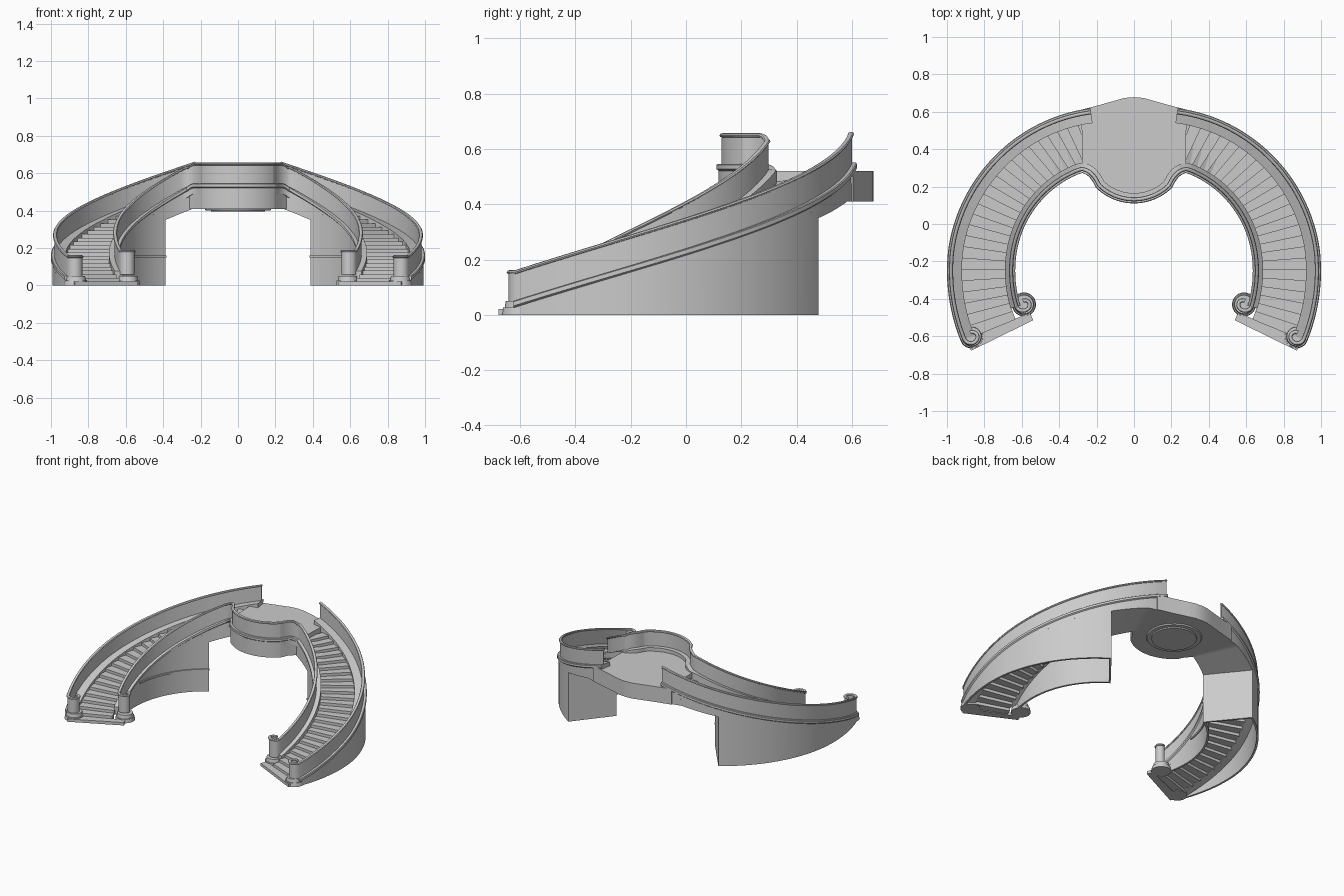
import bpy, bmesh
from math import sin, cos, radians, pi
from mathutils import Vector

if "Cube" in bpy.data.objects:
    bpy.data.objects.remove(bpy.data.objects["Cube"])

CY = -0.25            # plan centre of the horseshoe
A0, A_IN, A_WALL = -22, -17, 51


def taper(a):
    return max(0, (a - 5) / 65)


def r_out(a):
    return 1.0 - 0.09 * taper(a) ** 1.5


def r_in(a):
    return 0.635 - 0.055 * taper(a) ** 2


def z_out(a):
    return 0.05 + 0.495 * (a + 22) / 96


def z_in(a):
    return 0.05 + 0.495 * min(1, (a + 22) / 88)


def polar(a, r, z=0):
    return Vector((r * cos(radians(a)), CY + r * sin(radians(a)), z))


def span(a, b, n):
    return [a + (b - a) * i / n for i in range(n + 1)]


def finish(name, bm, mirror=True):
    bmesh.ops.recalc_face_normals(bm, faces=bm.faces)
    me = bpy.data.meshes.new(name)
    bm.to_mesh(me)
    bm.free()
    ob = bpy.data.objects.new(name, me)
    bpy.context.collection.objects.link(ob)
    if mirror:
        ob.modifiers.new("mirror", 'MIRROR')
    return ob


def lefts(path):
    out = []
    for i in range(len(path)):
        t = path[min(i + 1, len(path) - 1)] - path[max(i - 1, 0)]
        out.append(Vector((-t.y, t.x, 0)).normalized())
    return out


def offset(path, d):
    return [p + n * d for p, n in zip(path, lefts(path))]


def loft(name, sections):
    bm = bmesh.new()
    rings = [[bm.verts.new(p) for p in s] for s in sections]
    n = len(rings[0])
    for a, b in zip(rings, rings[1:]):
        for i in range(n):
            bm.faces.new((a[i], a[(i + 1) % n], b[(i + 1) % n], b[i]))
    bm.faces.new(rings[0])
    bm.faces.new(rings[-1])
    return finish(name, bm)


def sweep(name, path, profile, side=1):
    # profile = (offset sideways, offset in z); positive offset faces outwards
    return loft(name, [[Vector((*(p + n * o * side).xy, max(0, p.z + dz))) for o, dz in profile]
                       for p, n in zip(path, lefts(path))])


def scroll(path, r=0.042):
    # spiral end in front of the first point, curling towards the court
    t = (path[0] - path[1]).normalized()
    t.z = 0
    n = lefts(path)[0]
    c = path[0] + n * r
    pts = []
    for k in range(1, 17):
        u = radians(k * 17)
        rr = r * (1 - 0.45 * k / 16)
        pts.append(c - n * rr * cos(u) + t * rr * sin(u))
    return pts[::-1] + path, c


# guide paths: outer edge, and inner edge continuing round the landing front
outer = [polar(a, r_out(a), z_out(a)) for a in span(A0, 75, 56)]
inner = [polar(a, r_in(a), z_in(a)) for a in span(A_IN, 62, 46)]
bend = [inner[-1], Vector((0.25, 0.262, 0.545)), Vector((0.225, 0.235, 0.545))]
bend += [Vector((0.29 * cos(radians(b)), 0.4 + 0.29 * sin(radians(b)), 0.545)) for b in span(-45, -91, 14)]
for _ in range(2):
    cut = [bend[0]]
    for p, q in zip(bend, bend[1:]):
        cut += [p.lerp(q, 0.25), p.lerp(q, 0.75)]
    bend = cut + [bend[-1]]
inner = inner[:-1] + bend[1:]

# moulded curbs
def curb(w):
    return [(0, -0.003), (0, -0.018), (-0.008, -0.024), (-0.008, -0.056), (-w, -0.056), (-w, 0), (-0.004, 0)]


sweep("outer_curb", outer, curb(0.08), -1)
sweep("inner_curb", inner, curb(0.055))

# parapet panels and handrails with scrolled ends
panel = [(-0.004, -0.02), (0.004, -0.02), (0.004, 0.1), (-0.004, 0.1)]
rail = [(0.011 * cos(k * pi / 4), 0.104 + 0.008 * sin(k * pi / 4)) for k in range(8)]
for label, path, d in (("outer", outer, 0.022), ("inner", inner, -0.022)):
    line, c = scroll(offset(path, d))
    sweep(label + "_panel", line, panel)
    sweep(label + "_handrail", line, rail)
    # stepped round plinth under the scroll
    bm = bmesh.new()
    for r, z0, z1 in ((0.064, 0, 0.026), (0.054, 0.026, 0.05)):
        g = bmesh.ops.create_cone(bm, cap_ends=True, segments=28, radius1=r, radius2=r - 0.004, depth=z1 - z0)
        bmesh.ops.translate(bm, verts=g["verts"], vec=(c.x, c.y, (z0 + z1) / 2))
    finish(label + "_plinth", bm)

# thin walls below the stair, open underneath, closed at the end
angs = span(A0, A_WALL, 40)
loft("outer_wall", [[polar(a, r_out(a) - o, z) for o, z in
                     ((0.008, 0), (0.008, z_out(a) - 0.04), (0.022, z_out(a) - 0.04), (0.022, 0))] for a in angs])
angs = span(A_IN, A_WALL, 40)
loft("inner_wall", [[polar(a, r_in(a) + o, z) for o, z in
                     ((0.008, 0), (0.008, z_in(a) - 0.04), (0.022, z_in(a) - 0.04), (0.022, 0))] for a in angs])
loft("wall_end", [[polar(a, r, z) for r, z in ((r_in(a) + 0.008, 0), (r_out(a) - 0.008, 0),
                                               (r_out(a) - 0.008, 0.38), (r_in(a) + 0.008, 0.38))]
                  for a in (A_WALL - 1, A_WALL)])
sweep("wall_moulding", [polar(a, r_in(a), 0.155) for a in span(5, A_WALL, 24)],
      [(0, -0.006), (0, 0.006), (-0.012, 0.006), (-0.012, -0.006)])

# soffit block carrying the stair from the wall to the landing
loft("stair_soffit", [[polar(a, r, z) for r, z in (
    (r_in(a) + 0.008, 0.35 + 0.06 * min(1, (a - 51) / 15)), (r_out(a) - 0.008, 0.35 + 0.06 * min(1, (a - 51) / 15)),
    (r_out(a) - 0.008, z_out(a) - 0.05), (r_in(a) + 0.008, z_in(a) - 0.05))] for a in span(A_WALL, 71, 12)])

# treads, the lowest one wider
bm = bmesh.new()
STEPS = 24
d = (69 - A0) / STEPS
for i in range(-1, STEPS):
    a, b, top = A0 + i * d - 0.35, A0 + (i + 1) * d, 0.04 + 0.0195 * i
    ri, ro = (r_in(a) + 0.05, r_out(a) - 0.075) if i >= 0 else (0.6, 0.97)
    low = max(0, top - 0.036)
    ring = [polar(a, ri), polar(a, ro), polar(b, ro if i < 0 else r_out(b) - 0.075),
            polar(b, ri if i < 0 else r_in(b) + 0.05)]
    lo = [bm.verts.new((p.x, p.y, low)) for p in ring]
    hi = [bm.verts.new((p.x, p.y, top)) for p in ring]
    bm.faces.new(lo)
    bm.faces.new(hi)
    for k in range(4):
        bm.faces.new((lo[k], lo[(k + 1) % 4], hi[(k + 1) % 4], hi[k]))
finish("treads", bm)

# landing slab
half = [(0.282 * cos(radians(b)), 0.4 + 0.282 * sin(radians(b))) for b in span(-90, -45, 16)]
half += [(0.22, 0.245), (0.25, 0.275), (0.275, 0.31), (0.28, 0.53), (0.31, 0.604), (0.2, 0.632), (0.1, 0.66),
         (0.05, 0.674), (0, 0.678)]
outline = half + [(-x, y) for x, y in half[-2:0:-1]]
bm = bmesh.new()
f = bm.faces.new([bm.verts.new((x, y, 0.41)) for x, y in outline])
g = bmesh.ops.extrude_face_region(bm, geom=[f], use_keep_orig=True)
bmesh.ops.translate(bm, verts=[v for v in g["geom"] if isinstance(v, bmesh.types.BMVert)], vec=(0, 0, 0.11))
finish("landing", bm, False)

# round ceiling medallion under the landing
bm = bmesh.new()
for r, z0 in ((0.18, 0.402), (0.15, 0.395)):
    g = bmesh.ops.create_cone(bm, cap_ends=True, segments=48, radius1=r - 0.006, radius2=r, depth=0.412 - z0)
    bmesh.ops.translate(bm, verts=g["verts"], vec=(0, 0.4, (z0 + 0.412) / 2))
finish("ceiling_medallion", bm, False)

bpy.ops.object.select_all(action='SELECT')
bpy.context.view_layer.objects.active = bpy.context.selected_objects[0]
bpy.ops.object.shade_smooth_by_angle(angle=radians(30))
